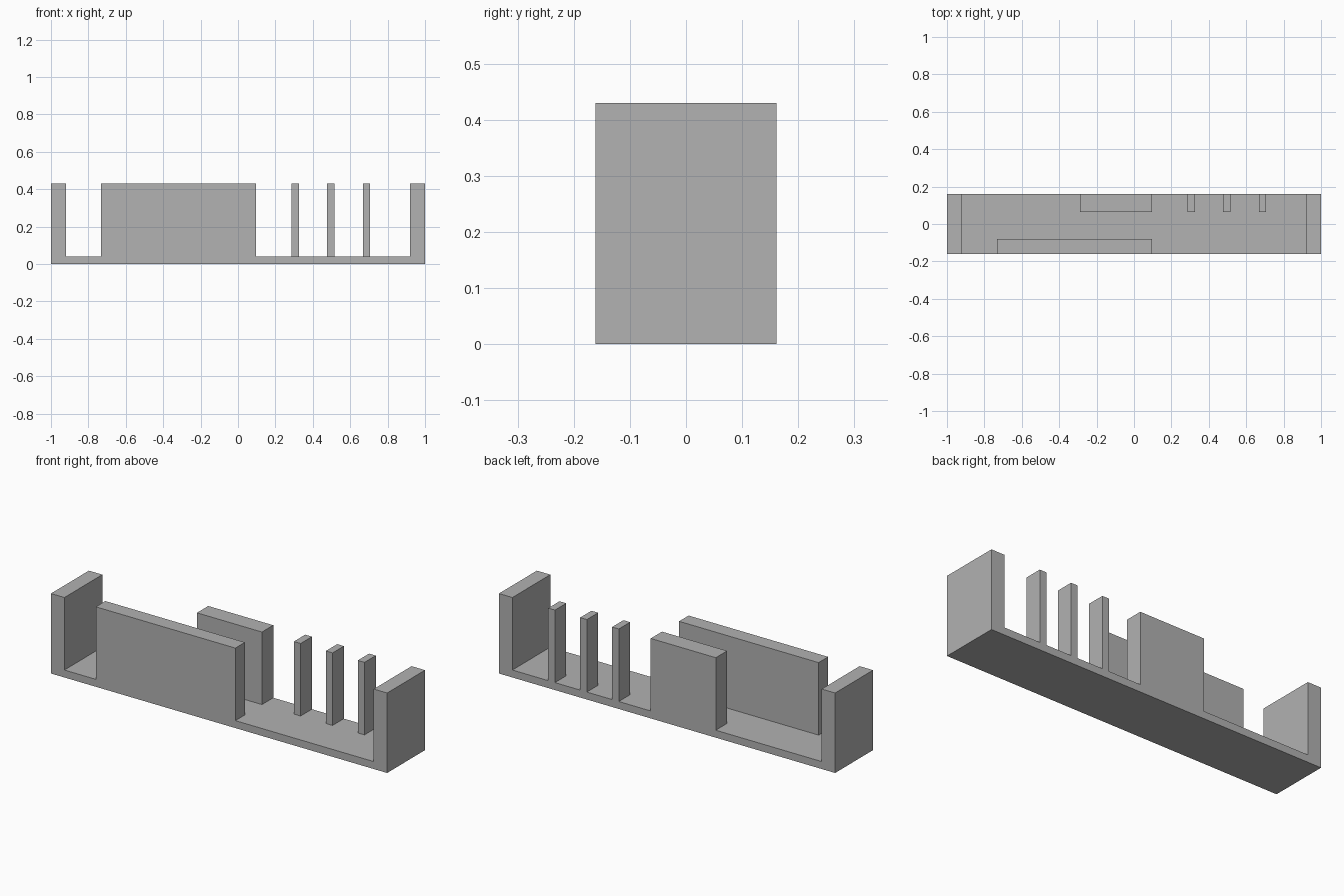
import bpy
import bmesh

if "Cube" in bpy.data.objects:
    bpy.data.objects.remove(bpy.data.objects["Cube"], do_unlink=True)

HALF_DEPTH = 0.161
FLOOR = 0.04
TOP = 0.43
INNER_BACK = 0.065

# Single plain grey material
grey = bpy.data.materials.new("plain grey")
grey.use_nodes = True
colour = (0.445, 0.445, 0.445, 1)
grey.diffuse_color = colour
grey.node_tree.nodes["Principled BSDF"].inputs["Base Color"].default_value = colour


def finish(name, bm):
    mesh = bpy.data.meshes.new(name)
    bmesh.ops.recalc_face_normals(bm, faces=bm.faces)
    bm.to_mesh(mesh)
    bm.free()
    mesh.materials.append(grey)
    obj = bpy.data.objects.new(name, mesh)
    bpy.context.collection.objects.link(obj)


def block(name, x0, x1, y0, y1):
    """Upright block standing on the floor slab."""
    bm = bmesh.new()
    bmesh.ops.create_cube(bm, size=1)
    for v in bm.verts:
        v.co = (x1 if v.co.x > 0 else x0,
                y1 if v.co.y > 0 else y0,
                TOP if v.co.z > 0 else FLOOR)
    finish(name, bm)


# Floor and both end walls: one U-shaped profile extruded through the depth
half_profile = [(1, 0), (1, TOP), (0.92, TOP), (0.92, FLOOR)]
profile = half_profile + [(-x, z) for x, z in reversed(half_profile)]
bm = bmesh.new()
face = bm.faces.new([bm.verts.new((x, -HALF_DEPTH, z)) for x, z in profile])
extruded = bmesh.ops.extrude_face_region(bm, geom=[face], use_keep_orig=True)
moved = [g for g in extruded["geom"] if isinstance(g, bmesh.types.BMVert)]
bmesh.ops.translate(bm, verts=moved, vec=(0, 2 * HALF_DEPTH, 0))
finish("floor_and_end_walls", bm)

# Long front wall and shorter back wall
block("front_wall", -0.733, 0.097, -HALF_DEPTH, -0.08)
block("back_wall", -0.29, 0.097, INNER_BACK, HALF_DEPTH)

# Row of posts along the back edge
for i, x in enumerate((0.307, 0.497, 0.687)):
    block(f"back_post_{i + 1}", x - 0.02, x + 0.02, INNER_BACK, HALF_DEPTH)
